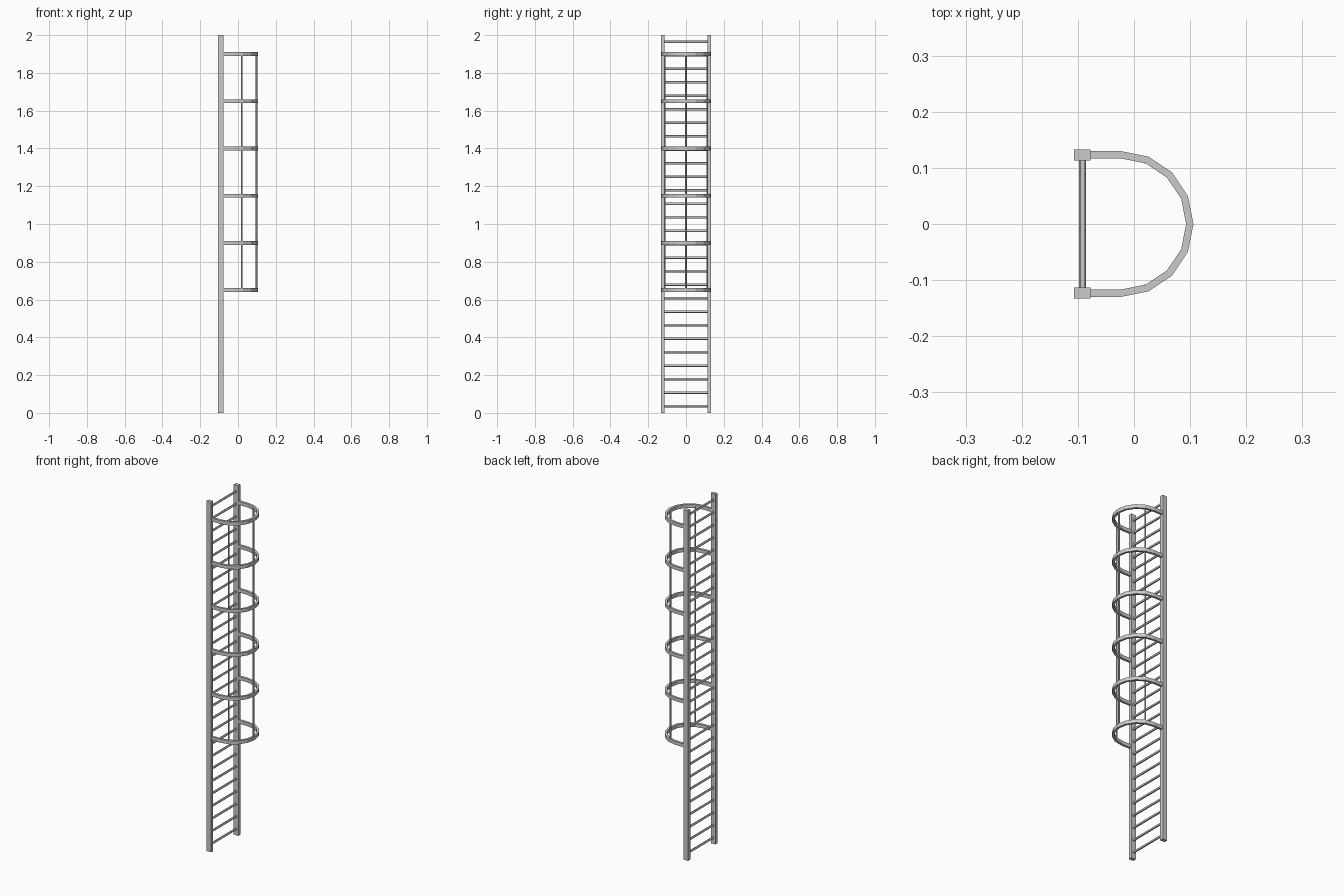
import bpy, bmesh
from math import sin, cos, pi

if "Cube" in bpy.data.objects:
    bpy.data.objects.remove(bpy.data.objects["Cube"])

RAIL_X, RAIL_Y = -0.092, 0.123   # rail centre line
ARC_X, R_OUT, R_IN = -0.024, 0.130, 0.117


def box(name, loc, size):
    bpy.ops.mesh.primitive_cube_add(size=1, location=loc)
    ob = bpy.context.object
    ob.name = name
    ob.scale = size
    bpy.ops.object.transform_apply(location=False, rotation=False, scale=True)


def rod(name, loc, radius, length, rot=(0, 0, 0), sides=12):
    bpy.ops.mesh.primitive_cylinder_add(vertices=sides, radius=radius, depth=length,
                                        location=loc, rotation=rot)
    bpy.context.object.name = name
    bpy.ops.object.shade_smooth_by_angle()


def hoop(name, z, height=0.02):
    # flat U-shaped band: straight legs plus an eight-sided half circle
    def side(r):
        arc = [(ARC_X + r * cos(a), r * sin(a)) for a in (pi / 2 - pi * i / 8 for i in range(9))]
        return [(RAIL_X, r)] + arc + [(RAIL_X, -r)]
    outer, inner = side(R_OUT), side(R_IN)
    bm = bmesh.new()
    rings = []
    for o, i in zip(outer, inner):
        lo, hi = z - height / 2, z + height / 2
        rings.append([bm.verts.new(c) for c in
                      ((*o, lo), (*o, hi), (*i, hi), (*i, lo))])
    for a, b in zip(rings, rings[1:]):
        for k in range(4):
            bm.faces.new((a[k], a[(k + 1) % 4], b[(k + 1) % 4], b[k]))
    bm.faces.new(rings[0])
    bm.faces.new(rings[-1])
    bmesh.ops.recalc_face_normals(bm, faces=bm.faces)
    me = bpy.data.meshes.new(name)
    bm.to_mesh(me)
    bm.free()
    bpy.context.collection.objects.link(bpy.data.objects.new(name, me))


# side rails
for label, s in (("left", -1), ("right", 1)):
    box(f"{label}_rail", (RAIL_X, s * RAIL_Y, 1), (0.029, 0.02, 2))

# rungs
for i in range(28):
    rod(f"rung_{i + 1}", (RAIL_X, 0, (i + 0.5) / 14), 0.0062, 2 * RAIL_Y - 0.012, (pi / 2, 0, 0))

# cage hoops
for i in range(6):
    hoop(f"cage_hoop_{i + 1}", 0.65 + 0.25 * i)

# vertical cage bars
for label, x, y in (("left", 0.02, -0.112), ("middle", 0.098, 0), ("right", 0.02, 0.112)):
    rod(f"{label}_cage_bar", (x, y, 1.275), 0.0045, 1.25)
